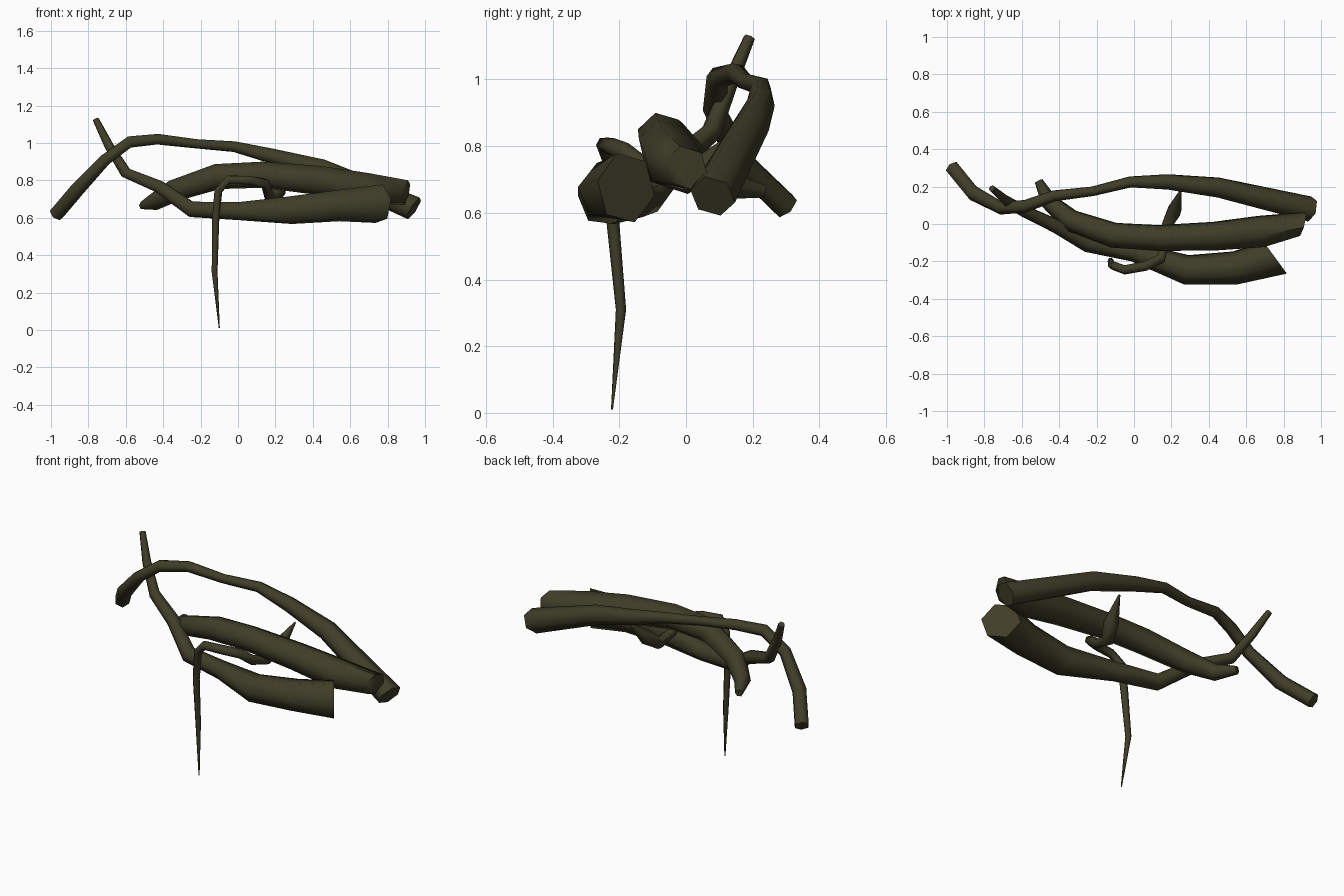
import bpy, bmesh, math
from mathutils import Vector

bark = bpy.data.materials.new("dark olive bark")
bark.diffuse_color = (0.050, 0.047, 0.021, 1)


def branch(name, pts, end_dir=None, sides=6, roll=0.0):
    """Sweep a tapering polygon along (x, y, z, radius) points, flat caps."""
    P = [Vector(p[:3]) for p in pts]
    n = len(P)
    bm = bmesh.new()
    rings = []
    up = None
    for i in range(n):
        a = (P[i] - P[max(i - 1, 0)])
        b = (P[min(i + 1, n - 1)] - P[i])
        t = (a.normalized() + b.normalized()).normalized()
        if i == n - 1 and end_dir:
            t = Vector(end_dir).normalized()
        if up is None:
            up = Vector((0, 0, 1)) if abs(t.z) < 0.9 else Vector((0, 1, 0))
        up = (up - t * up.dot(t)).normalized()
        side = t.cross(up)
        ring = []
        for k in range(sides):
            ang = roll + 2 * math.pi * k / sides
            ring.append(bm.verts.new(P[i] + pts[i][3] * (math.cos(ang) * up + math.sin(ang) * side)))
        rings.append(ring)
    for r0, r1 in zip(rings, rings[1:]):
        for k in range(sides):
            j = (k + 1) % sides
            bm.faces.new((r0[k], r0[j], r1[j], r1[k]))
    bm.faces.new(rings[0])
    bm.faces.new(rings[-1])
    bmesh.ops.recalc_face_normals(bm, faces=bm.faces)
    me = bpy.data.meshes.new(name)
    bm.to_mesh(me)
    bm.free()
    me.materials.append(bark)
    ob = bpy.data.objects.new(name, me)
    bpy.context.collection.objects.link(ob)
    bpy.context.view_layer.objects.active = ob
    ob.select_set(True)
    bpy.ops.object.shade_smooth_by_angle(angle=math.radians(62))
    ob.select_set(False)


# long arching branch at the back
branch("back_branch", [
    (-0.97, 0.30, 0.62, 0.042), (-0.86, 0.165, 0.75, 0.042), (-0.71, 0.085, 0.91, 0.035),
    (-0.58, 0.095, 1.005, 0.034), (-0.43, 0.15, 1.02, 0.030), (-0.22, 0.175, 0.995, 0.026),
    (-0.02, 0.225, 0.98, 0.030), (0.18, 0.225, 0.93, 0.042), (0.45, 0.195, 0.86, 0.055),
    (0.94, 0.08, 0.65, 0.070)], end_dir=(0.85, -0.25, -0.55))

# thick branch through the middle
branch("middle_branch", [
    (-0.51, 0.23, 0.665, 0.022), (-0.455, 0.12, 0.68, 0.045), (-0.34, 0.02, 0.745, 0.060),
    (-0.11, -0.06, 0.82, 0.070), (0.13, -0.075, 0.83, 0.072), (0.43, -0.065, 0.80, 0.080),
    (0.68, -0.04, 0.755, 0.088), (0.90, 0.00, 0.735, 0.068)], end_dir=(1, -0.25, -0.2), roll=0.5)

# heavy branch at the front, thinning to an upturned tip
branch("front_branch", [
    (-0.76, 0.19, 1.125, 0.018), (-0.69, 0.13, 0.985, 0.026), (-0.60, 0.075, 0.84, 0.032),
    (-0.42, -0.01, 0.765, 0.038), (-0.25, -0.105, 0.645, 0.046), (0.0, -0.15, 0.635, 0.052),
    (0.28, -0.245, 0.64, 0.080), (0.54, -0.235, 0.665, 0.090),
    (0.755, -0.18, 0.675, 0.108)], end_dir=(0.75, 0.55, 0), roll=0.1)

# thin hooked twig hanging down to the ground
branch("hanging_twig", [
    (0.25, 0.18, 0.86, 0.005), (0.215, 0.07, 0.745, 0.042), (0.18, 0.0, 0.69, 0.034),
    (0.165, -0.10, 0.72, 0.027), (0.145, -0.185, 0.785, 0.027), (0.06, -0.225, 0.80, 0.026),
    (-0.05, -0.245, 0.805, 0.025), (-0.105, -0.225, 0.745, 0.023), (-0.12, -0.22, 0.58, 0.020),
    (-0.125, -0.195, 0.31, 0.016), (-0.10, -0.222, 0.01, 0.003)])
